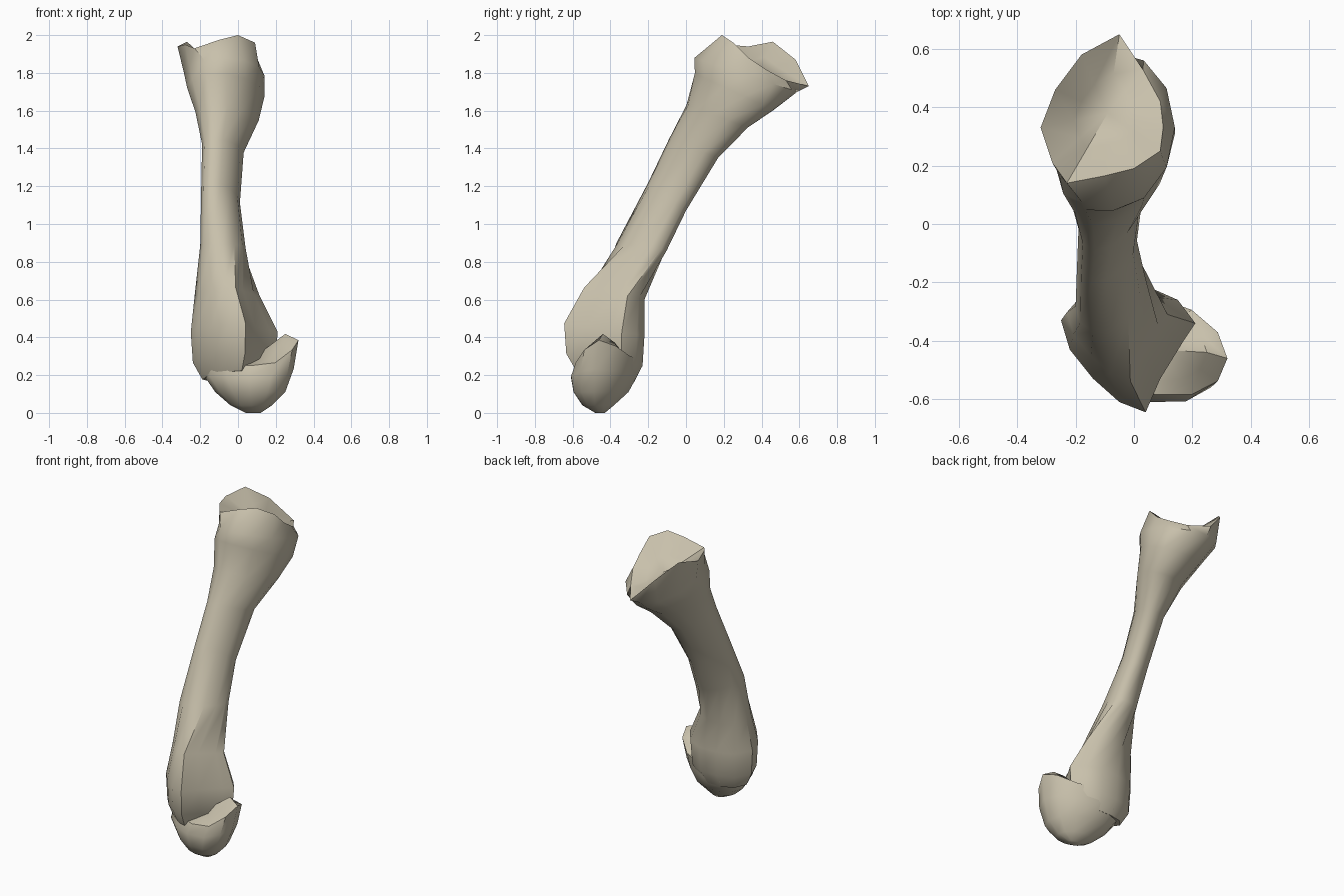
import bpy, bmesh
from math import sin, cos, radians
from mathutils import Vector

SIDES = 12

if "Cube" in bpy.data.objects:
    bpy.data.objects.remove(bpy.data.objects["Cube"])

# Single bone colour
bone = bpy.data.materials.new("pale bone")
bone.use_nodes = True
colour = (0.58, 0.53, 0.41, 1)
bone.diffuse_color = colour
bone.node_tree.nodes["Principled BSDF"].inputs["Base Color"].default_value = colour


def ring(left, right, front, back, skew=0.0, crest=0.0):
    """Slanted oval: side limits in x, front and back points as (y, z).
    Skew leans the oval diagonally, crest lifts its +x end."""
    points = []
    for i in range(SIDES):
        t = radians(360 / SIDES * i)
        x = (left + right) / 2 + (right - left) / 2 * cos(t)
        y, z = Vector(front).lerp(Vector(back), (sin(t + skew) + 1) / 2)
        points.append(Vector((x, y, z + crest * max(0, cos(t)) ** 3)))
    return points


def loft(name, rings, tip):
    """Skin the rings, cap the first and close the last onto a point."""
    bm = bmesh.new()
    loops = [[bm.verts.new(p) for p in r] for r in rings]
    bm.faces.new(loops[0])
    for a, b in zip(loops, loops[1:]):
        for i in range(SIDES):
            j = (i + 1) % SIDES
            bm.faces.new((a[i], a[j], b[j], b[i]))
    end = bm.verts.new(tip)
    for i in range(SIDES):
        bm.faces.new((loops[-1][i], loops[-1][(i + 1) % SIDES], end))
    bmesh.ops.recalc_face_normals(bm, faces=bm.faces)
    mesh = bpy.data.meshes.new(name)
    bm.to_mesh(mesh)
    bm.free()
    mesh.materials.append(bone)
    obj = bpy.data.objects.new(name, mesh)
    bpy.context.collection.objects.link(obj)
    bpy.ops.object.select_all(action='DESELECT')
    obj.select_set(True)
    bpy.context.view_layer.objects.active = obj
    bpy.ops.object.shade_smooth_by_angle(angle=radians(45))


# Three-cornered lower end of the shaft: back flange, left corner, front ridge
foot = [Vector(p) for p in (
    (0.17, -0.40), (0.21, -0.34), (0.15, -0.26), (0.06, -0.22),
    (-0.06, -0.22), (-0.18, -0.25), (-0.25, -0.33), (-0.22, -0.43),
    (-0.14, -0.53), (-0.05, -0.61), (0.04, -0.645), (0.09, -0.53))]
foot_centre = Vector((-0.03, -0.42))


def foot_ring(height, scale, shift=(0, 0)):
    """Scaled and shifted lower section, a little higher at the front."""
    points = []
    for p in foot:
        x, y = foot_centre.lerp(p, scale) + Vector(shift)
        points.append(Vector((x, y, height - 0.15 * (p.y - foot_centre.y))))
    return points


# Shaft, from the lower end up to the flared head
shaft = [
    foot_ring(0.19, 0.72),
    foot_ring(0.28, 0.95),
    foot_ring(0.44, 1),
    foot_ring(0.63, 0.75, (-0.035, 0.05)),
    ring(-0.20, 0.04, (-0.37, 0.90), (-0.10, 0.86), 0.35),
    ring(-0.195, 0.01, (-0.20, 1.22), (0.00, 1.07), 0.45),
    ring(-0.19, 0.03, (-0.09, 1.45), (0.17, 1.35), 0.45),
    ring(-0.225, 0.11, (0.00, 1.63), (0.33, 1.51), 0.35),
    ring(-0.27, 0.14, (0.04, 1.80), (0.47, 1.60), 0.25),
    ring(-0.285, 0.14, (0.045, 1.88), (0.59, 1.70), 0.05),
]

# Uneven rim of the socket and the hollow inside it
rim = [Vector(p) for p in (
    (0.10, 0.33, 1.88), (0.09, 0.42, 1.82), (0.03, 0.53, 1.76),
    (-0.05, 0.65, 1.73), (-0.18, 0.58, 1.87), (-0.27, 0.46, 1.965),
    (-0.32, 0.33, 1.94), (-0.28, 0.21, 1.95), (-0.23, 0.14, 1.93),
    (-0.10, 0.165, 1.975), (0.00, 0.19, 2.00), (0.09, 0.25, 1.96))]
socket = Vector((-0.09, 0.38, 1.82))
hollow = [p.lerp(socket, 0.5) - Vector((0, 0, 0.01)) for p in rim]
loft("shaft_and_socket", shaft + [rim, hollow], socket)

# Rounded lower knuckle whose +x wing rises to meet the shaft flange
knuckle = [
    ring(0.04, 0.12, (-0.48, 0.0), (-0.43, 0.0)),
    ring(-0.04, 0.18, (-0.55, 0.04), (-0.38, 0.04), -0.2),
    ring(-0.12, 0.25, (-0.60, 0.11), (-0.30, 0.11), -0.25),
    ring(-0.18, 0.295, (-0.615, 0.19), (-0.25, 0.20), -0.25, 0.04),
    ring(-0.17, 0.32, (-0.59, 0.25), (-0.245, 0.29), -0.25, 0.12),
    ring(-0.10, 0.25, (-0.54, 0.26), (-0.29, 0.28), -0.2, 0.15),
]
loft("lower_knuckle", knuckle, (0.08, -0.43, 0.29))
